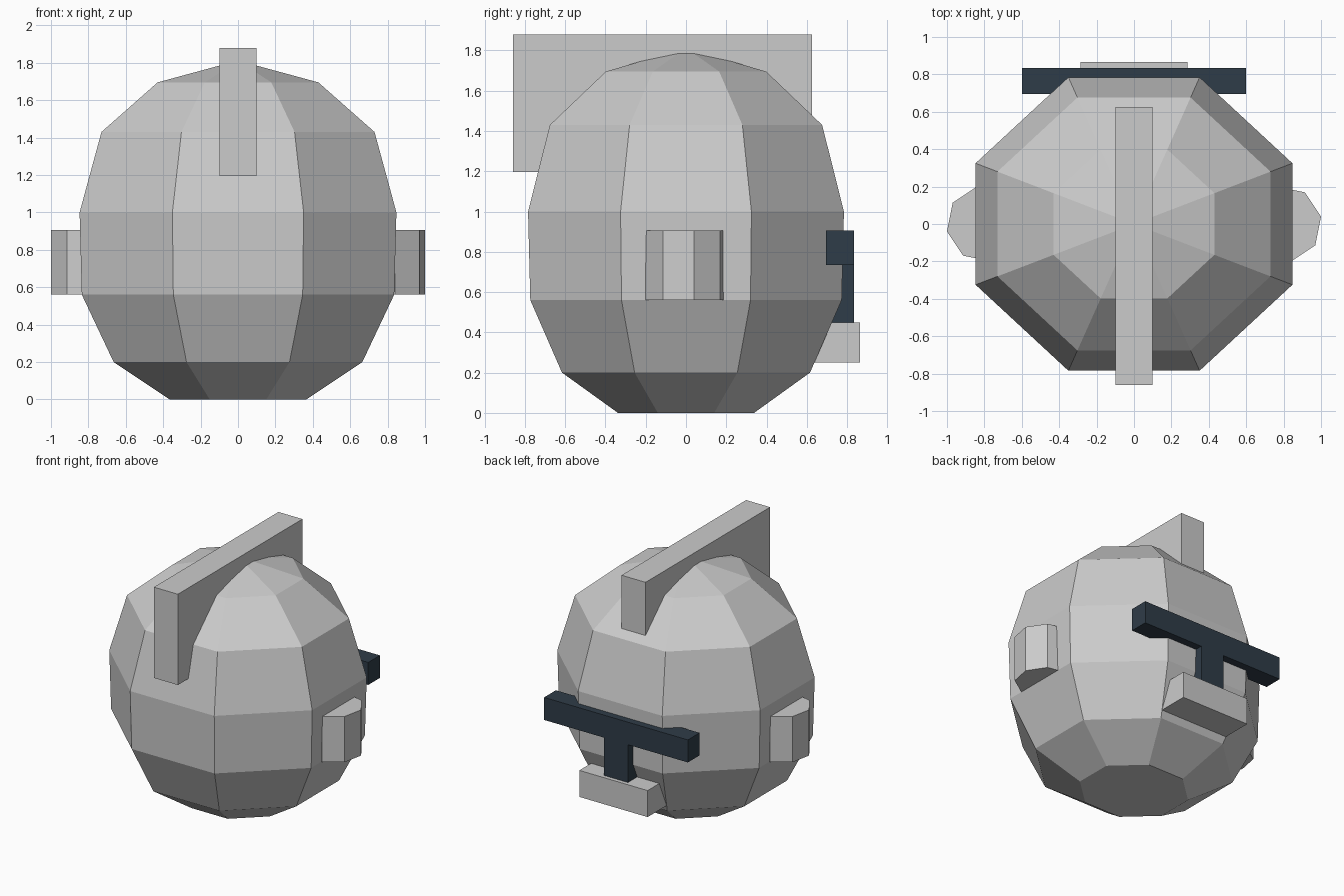
import bpy, bmesh
from math import sin, cos, pi

if "Cube" in bpy.data.objects:
    bpy.data.objects.remove(bpy.data.objects["Cube"])


def finish(name, bm, mat=None):
    bmesh.ops.recalc_face_normals(bm, faces=bm.faces)
    me = bpy.data.meshes.new(name)
    bm.to_mesh(me)
    bm.free()
    ob = bpy.data.objects.new(name, me)
    bpy.context.collection.objects.link(ob)
    if mat:
        me.materials.append(mat)
    return ob


def box(name, xs, ys, zs, mat=None):
    bm = bmesh.new()
    bmesh.ops.create_cube(bm, size=1)
    for v in bm.verts:
        v.co = [(a + b) / 2 + c * (b - a) for c, (a, b) in zip(v.co, (xs, ys, zs))]
    return finish(name, bm, mat)


def octagon(bm, cx, rx, ry, z, start):
    return [bm.verts.new((cx + rx * cos(start + i * pi / 4),
                          ry * sin(start + i * pi / 4), z)) for i in range(8)]


def bridge(bm, a, b):
    for i in range(8):
        j = (i + 1) % 8
        bm.faces.new((a[i], a[j], b[j], b[i]))


dark = bpy.data.materials.new("dark_blue")
dark.diffuse_color = (0.028, 0.045, 0.065, 1)
dark.use_nodes = True
dark.node_tree.nodes["Principled BSDF"].inputs["Base Color"].default_value = dark.diffuse_color

# Helmet shell: stacked octagons (z, half width across flats) and a pointed top
profile = [(0, 0.365), (0.2, 0.665), (0.56, 0.835), (1.0, 0.847),
           (1.43, 0.73), (1.695, 0.43)]
bm = bmesh.new()
rings = [octagon(bm, 0, w / cos(pi / 8), w * 0.926 / cos(pi / 8), z, pi / 8)
         for z, w in profile]
for a, b in zip(rings, rings[1:]):
    bridge(bm, a, b)
bm.faces.new(rings[0][::-1])
apex = bm.verts.new((0, 0, 1.812))
for i in range(8):
    bm.faces.new((rings[-1][i], rings[-1][(i + 1) % 8], apex))
finish("helmet_shell", bm)

# Ear pieces: octagonal prisms sunk into the sides
for side, name in ((-1, "left_ear"), (1, "right_ear")):
    bm = bmesh.new()
    low, high = [octagon(bm, 0.8 * side, 0.204, 0.204, z, pi / 16) for z in (0.56, 0.905)]
    bridge(bm, low, high)
    bm.faces.new(low[::-1])
    bm.faces.new(high)
    finish(name, bm)

# Crest along the top
box("crest", (-0.1, 0.1), (-0.86, 0.625), (1.195, 1.88))

# Dark T-shaped visor and the guard below it
box("visor_bar", (-0.6, 0.6), (0.695, 0.835), (0.735, 0.905), dark)
box("visor_stem", (-0.1, 0.1), (0.695, 0.835), (0.45, 0.735), dark)
box("chin_guard", (-0.285, 0.285), (0.6, 0.865), (0.25, 0.45))
